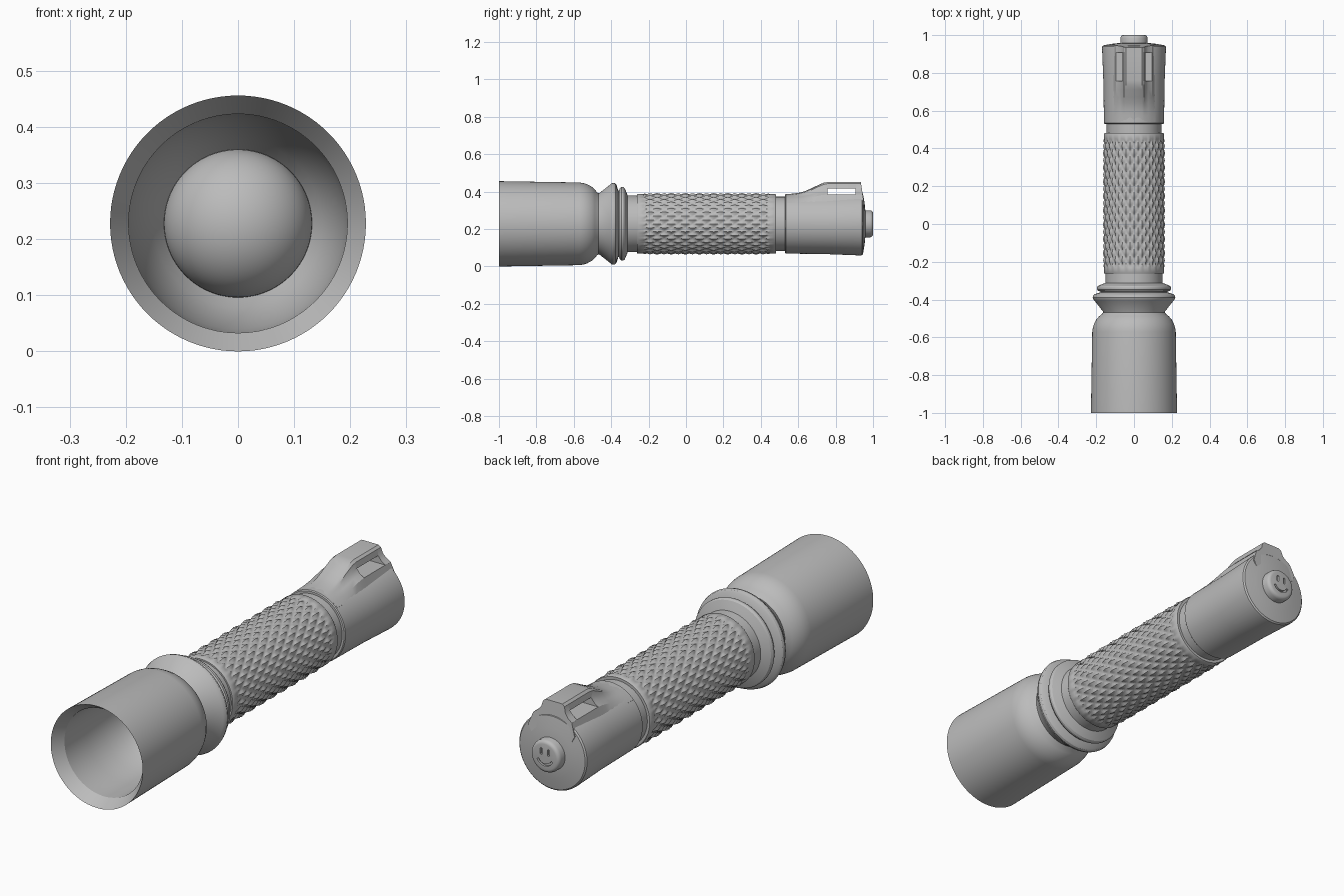
import bpy, bmesh, math

if "Cube" in bpy.data.objects:
    bpy.data.objects.remove(bpy.data.objects["Cube"])

ZC = 0.228  # height of the long axis
grey = bpy.data.materials.new("mid_grey")
grey.diffuse_color = (0.5, 0.5, 0.5, 1)
grey.use_nodes = True
grey.node_tree.nodes["Principled BSDF"].inputs["Base Color"].default_value = grey.diffuse_color


def make(name, verts, faces, angle=30):
    me = bpy.data.meshes.new(name)
    me.from_pydata(verts, [], faces)
    bm = bmesh.new()
    bm.from_mesh(me)
    bmesh.ops.remove_doubles(bm, verts=bm.verts, dist=1e-6)
    bmesh.ops.recalc_face_normals(bm, faces=bm.faces)
    bm.to_mesh(me)
    bm.free()
    me.materials.append(grey)
    ob = bpy.data.objects.new(name, me)
    bpy.context.collection.objects.link(ob)
    smooth(ob, angle)
    return ob


def smooth(ob, angle=30):
    bpy.ops.object.select_all(action='DESELECT')
    ob.select_set(True)
    bpy.context.view_layer.objects.active = ob
    bpy.ops.object.shade_smooth_by_angle(angle=math.radians(angle))


def lathe(name, profile, n=96, bump=None, angle=30):
    """Revolve (y, radius) points around the long axis."""
    verts, faces = [], []
    for y, r in profile:
        for i in range(n):
            a = 2 * math.pi * i / n
            rr = r + (bump(a, y) if bump else 0)
            verts.append((rr * math.cos(a), y, ZC + rr * math.sin(a)))
    for j in range(len(profile) - 1):
        for i in range(n):
            k = (i + 1) % n
            faces.append((j * n + i, j * n + k, (j + 1) * n + k, (j + 1) * n + i))
    if profile[0][1] > 0:
        faces.append(tuple(range(n)))
    if profile[-1][1] > 0:
        faces.append(tuple(range((len(profile) - 1) * n, len(profile) * n)))
    return make(name, verts, faces, angle)


def prism(name, outline, y0, y1):
    """Extrude an x, z outline along y."""
    n = len(outline)
    verts = [(x, y, z) for y in (y0, y1) for x, z in outline]
    faces = [tuple(range(n)), tuple(range(n, 2 * n))]
    faces += [(i, (i + 1) % n, n + (i + 1) % n, n + i) for i in range(n)]
    return make(name, verts, faces)


def cut(ob, cutter):
    m = ob.modifiers.new("cut", 'BOOLEAN')
    m.operation, m.solver, m.object = 'DIFFERENCE', 'EXACT', cutter
    bpy.context.view_layer.objects.active = ob
    bpy.ops.object.modifier_apply(modifier=m.name)


# Head: outer shell, bevelled mouth and deep reflector bowl in one profile
lathe("lamp_head", [
    (-0.45, 0), (-0.45, 0.15), (-0.475, 0.168), (-0.488, 0.184), (-0.505, 0.199),
    (-0.53, 0.212), (-0.55, 0.218), (-0.57, 0.221), (-1.0, 0.228),
    (-0.965, 0.205), (-0.95, 0.195), (-0.80, 0.194), (-0.70, 0.188),
    (-0.62, 0.172), (-0.56, 0.15), (-0.52, 0.125), (-0.50, 0)], angle=25)

# Bulb dome inside the reflector
lathe("bulb_dome", [(-0.53 - 0.12 * math.sin(t * math.pi / 32), 0.132 * math.cos(t * math.pi / 32))
                    for t in range(16)] + [(-0.65, 0)], angle=60)

# Flared collar, small ring and neck
lathe("collar_rings", [
    (-0.48, 0), (-0.48, 0.160), (-0.462, 0.165), (-0.405, 0.210), (-0.398, 0.216),
    (-0.388, 0.219), (-0.378, 0.216), (-0.372, 0.209), (-0.362, 0.178), (-0.358, 0.178),
    (-0.354, 0.190), (-0.346, 0.196), (-0.336, 0.196), (-0.328, 0.191), (-0.318, 0.168),
    (-0.312, 0.152), (-0.25, 0.150), (-0.25, 0)])

# Grip with diamond knurling
Y0, Y1, ROWS, COLS = -0.23, 0.45, 9, 24


def tri(t):
    return abs((t % 1.0) * 2 - 1)


def knurl(a, y):
    if y <= Y0 or y >= Y1:
        return 0
    u, v = a * COLS / (2 * math.pi), (y - Y0) / (Y1 - Y0) * ROWS
    return 0.011 * min(tri((u + v)), tri((u - v))) - 0.005


steps = ROWS * 8
lathe("knurled_grip",
      [(-0.262, 0), (-0.262, 0.157), (-0.258, 0.160)]
      + [(Y0 + (Y1 - Y0) * i / steps, 0.159) for i in range(steps + 1)]
      + [(0.477, 0.160), (0.481, 0.157), (0.481, 0)], n=COLS * 8, bump=knurl, angle=40)

# Groove between grip and tail
lathe("tail_groove", [(0.46, 0), (0.46, 0.145), (0.55, 0.145), (0.55, 0)])

# Tail cap
tail = lathe("tail_cap", [
    (0.53, 0), (0.53, 0.155), (0.534, 0.159), (0.75, 0.162), (0.93, 0.169),
    (0.940, 0.168), (0.946, 0.162), (0.955, 0.11), (0.96, 0.06), (0.96, 0)])

# Lanyard loop: section that grows out of the tail cap
half = [(0.115, 0.33), (0.095, 0.385), (0.075, 0.399), (0.060, 0.417),
        (0.053, 0.443), (0.042, 0.452)]
section = half + [(0, 0.452)] + [(-x, z) for x, z in reversed(half)]
stations = [(0.54, -0.03), (0.575, 0.03), (0.607, 0.10), (0.64, 0.25), (0.671, 0.47),
            (0.71, 0.76), (0.735, 0.93), (0.76, 1), (0.91, 1), (0.953, 1)]
verts, faces = [], []
for s, (y, t) in enumerate(stations):
    for x, z in section:
        base = ZC + math.sqrt(0.16 ** 2 - x * x)
        zz = base + (z - base) * t
        yy = y - (zz - 0.33) * 0.15 if s == len(stations) - 1 else y
        verts.append((x, yy, zz))
    verts += [(-0.10, y, 0.30), (0.10, y, 0.30)]
n = len(section) + 2
for s in range(len(stations) - 1):
    for i in range(n):
        k = (i + 1) % n
        faces.append((s * n + i, s * n + k, (s + 1) * n + k, (s + 1) * n + i))
faces += [tuple(range(n)), tuple(range((len(stations) - 1) * n, len(stations) * n))]
loop = make("lanyard_loop", verts, faces)

# Slot through the loop
slot = prism("slot_cutter", [(-0.2, 0.385), (0.2, 0.385), (0.2, 0.418), (-0.2, 0.418)], 0.757, 0.907)
cut(loop, slot)
cut(tail, slot)
smooth(loop)
smooth(tail)

# Push button with a recessed smiling face
button = lathe("push_button", [
    (0.94, 0), (0.94, 0.072), (0.985, 0.072), (0.993, 0.069), (0.998, 0.064),
    (1.0, 0.057), (1.0, 0)], n=64)
cutters = [slot]
for side in (-1, 1):
    pill = []
    for i in range(16):
        a = 2 * math.pi * i / 16 + 0.01
        off = 0.010 if math.sin(a) > 0 else -0.010
        pill.append((side * 0.018 + 0.005 * math.cos(a), ZC + 0.022 + off + 0.005 * math.sin(a)))
    cutters.append(prism("eye_cutter", pill, 0.991, 1.02))
arc = [math.radians(205 + 130 * i / 16) for i in range(17)]
smile = [(0.043 * math.cos(a), ZC + 0.003 + 0.043 * math.sin(a)) for a in arc]
smile += [(0.034 * math.cos(a), ZC + 0.003 + 0.034 * math.sin(a)) for a in reversed(arc)]
cutters.append(prism("smile_cutter", smile, 0.991, 1.02))
for c in cutters[1:]:
    cut(button, c)
smooth(button)

# Remove the used cutters
for c in cutters:
    c.hide_render = True
    bpy.data.objects.remove(c, do_unlink=True)
